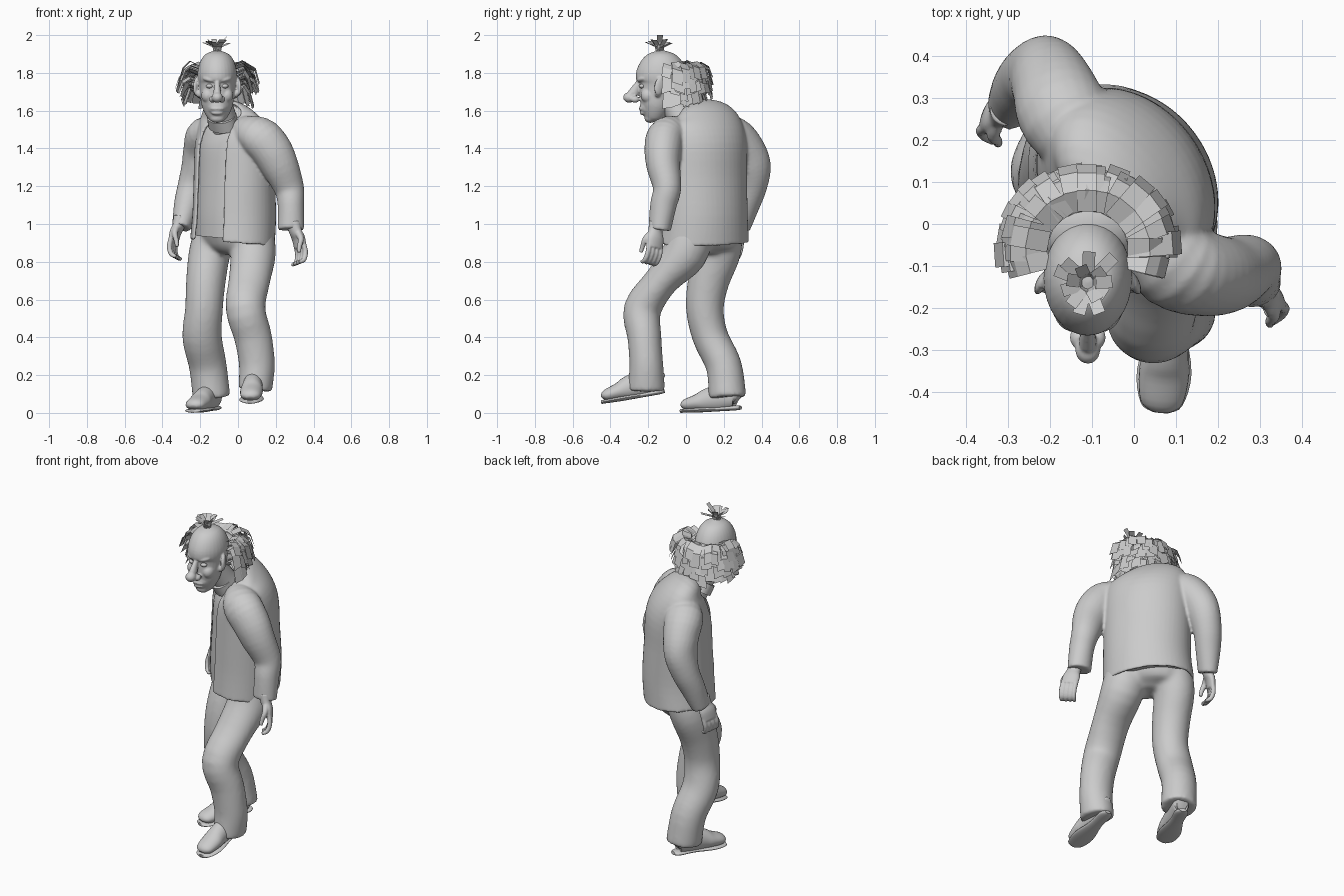
import bpy, bmesh, random
from math import sin, cos, radians, pi
from mathutils import Vector, Matrix, Euler

if "Cube" in bpy.data.objects:
    bpy.data.objects.remove(bpy.data.objects["Cube"], do_unlink=True)

random.seed(4)
CM = 0.01          # part tables are written in hundredths
BODY_YAW = -56     # the torso is twisted away from the head
FACE_X = -11       # centre line of the head

clay = bpy.data.materials.new("plain grey")
clay.use_nodes = True
GREY = (0.6, 0.6, 0.6, 1)
clay.diffuse_color = GREY
clay.node_tree.nodes["Principled BSDF"].inputs["Base Color"].default_value = GREY


def select(objects):
    bpy.ops.object.select_all(action="DESELECT")
    for obj in objects:
        obj.select_set(True)
    bpy.context.view_layer.objects.active = objects[0]


def finish(name, bm, smooth=True):
    """Turn a bmesh into a shaded, coloured object."""
    if smooth:
        bmesh.ops.recalc_face_normals(bm, faces=bm.faces)
    mesh = bpy.data.meshes.new(name)
    bm.to_mesh(mesh)
    bm.free()
    mesh.materials.append(clay)
    obj = bpy.data.objects.new(name, mesh)
    bpy.context.collection.objects.link(obj)
    if smooth:
        select([obj])
        bpy.ops.object.shade_smooth_by_angle(angle=radians(45))
    return obj


def merge(name, objects, voxel, rounds):
    """Melt overlapping parts into one continuous skin."""
    select(objects)
    bpy.ops.object.join()
    objects[0].name = name
    skin = objects[0].modifiers.new("melt", "REMESH")
    skin.mode = "VOXEL"
    skin.voxel_size = voxel
    skin.use_smooth_shade = True
    soften = objects[0].modifiers.new("soften", "SMOOTH")
    soften.iterations = rounds


def spline(rows, steps):
    """Smooth curve through every row of a section table."""
    padded = [rows[0]] + list(rows) + [rows[-1]]
    result = []
    for p, q, r, s in zip(padded, padded[1:], padded[2:], padded[3:]):
        for k in range(steps):
            t = k / steps
            result.append([b + 0.5 * t * (c - a + t * (2*a - 5*b + 4*c - d + t * (3*(b - c) + d - a)))
                           for a, b, c, d in zip(p, q, r, s)])
    return result + [list(rows[-1])]


def loft(name, rows, yaw=0, matrix=None, sides=24, steps=4, start=0, sweep=360):
    """Skin elliptical sections (x, y, z, half width, half depth) along their path."""
    rows = spline(rows, steps)
    centres = [Vector(row[:3]) * CM for row in rows]
    across = Vector((cos(radians(yaw)), sin(radians(yaw)), 0))
    whole = sweep == 360
    count = sides if whole else sides + 1
    bm = bmesh.new()
    rings = []
    for i, row in enumerate(rows):
        tangent = (centres[min(i + 1, len(rows) - 1)] - centres[max(i - 1, 0)]).normalized()
        u = (across - tangent * across.dot(tangent)).normalized()
        v = tangent.cross(u)
        ring = []
        for j in range(count):
            a = radians(start + sweep * j / sides)
            ring.append(bm.verts.new(centres[i] + u * row[3] * CM * cos(a) + v * row[4] * CM * sin(a)))
        rings.append(ring)
    for low, high in zip(rings, rings[1:]):
        for j in range(sides):
            k = (j + 1) % count
            bm.faces.new((low[j], low[k], high[k], high[j]))
    if whole:
        bm.faces.new(rings[0])
        bm.faces.new(rings[-1])
    if matrix:
        bm.transform(matrix)
    return finish(name, bm)


def placed(place, turn):
    rotation = Euler([radians(a) for a in turn]).to_matrix().to_4x4()
    return Matrix.Translation(Vector(place) * CM) @ rotation


def ball(name, place, radii, turn=(0, 0, 0)):
    bm = bmesh.new()
    bmesh.ops.create_uvsphere(bm, u_segments=20, v_segments=12, radius=CM)
    bm.transform(placed(place, turn) @ Matrix.Diagonal((*radii, 1)))
    return finish(name, bm)


# Torso: shirt inside a jacket that hangs open at the front
torso = [(-3, 9, 90, 25, 20), (-2, 9, 105, 24, 20), (-2, 9, 125, 24, 19),
         (-2, 9, 142, 24, 18), (-3, 8, 152, 23, 14), (-4, 6, 157, 18, 9), (-6, 2, 160, 9, 5)]
shirt = [(x, y, z, a - 1, b - 1) for x, y, z, a, b in torso]
shirt[0] = (-3, 9, 92, 22, 18)
loft("shirt", shirt, BODY_YAW, sides=40)
jacket = loft("jacket", torso, BODY_YAW, sides=44, start=-54, sweep=306)
shell = jacket.modifiers.new("cloth thickness", "SOLIDIFY")
shell.thickness = 1.6 * CM
shell.offset = 0
select([jacket])
bpy.ops.object.modifier_apply(modifier=shell.name)
loft("neck", [(-5, 3, 148, 8, 8), (-8, -3, 157, 7, 7), (-11, -9, 168, 7, 7)])
loft("shirt_collar", [(-8, -1, 152, 9, 7), (-9, -4, 157, 8, 7)], BODY_YAW)

# Sleeves, from inside the shoulder to the cuff, melted into the jacket
left_sleeve = loft("left_sleeve", [(2, -2, 149, 8, 8), (10, -10, 147, 11, 10), (17, -12, 140, 11, 10),
                                   (22, -12, 131, 10, 9), (27, -10, 119, 8, 7.5), (28, -12, 110, 7, 7),
                                   (28, -14, 97, 7, 6)])
right_sleeve = loft("right_sleeve", [(-8, 15, 149, 8, 8), (-16, 25, 147, 11, 10), (-19, 32, 139, 10, 10),
                                     (-21, 35, 130, 9, 10), (-24, 35, 120, 8, 8), (-27, 32, 110, 7, 7),
                                     (-30, 28, 98, 5, 6)])
merge("jacket", [jacket, left_sleeve, right_sleeve], 0.008, 6)

# Trousers in one piece
seat = loft("trouser_seat", [(-3, 8, 84, 9, 6), (-3, 8, 88, 18, 12), (-3, 9, 95, 21, 16), (-3, 9, 102, 20, 16)],
            BODY_YAW)
left_leg = loft("left_leg", [(7, 2, 95, 12, 12), (8, -1, 84, 12, 12), (6, -13, 70, 11, 9), (4, -23, 55, 10.5, 10),
                             (8, -22, 40, 10, 9), (10, -21, 25, 9.5, 9), (9, -21, 12, 9, 10)])
right_leg = loft("right_leg", [(-12, 18, 95, 11, 12), (-15, 17, 85, 11, 12), (-17, 12, 70, 10.5, 11),
                               (-18, 10, 55, 10, 10), (-19, 13, 40, 10.5, 9.5), (-16, 20, 25, 10, 9.5),
                               (-14, 22, 8, 10, 10)])
merge("trousers", [seat, left_leg, right_leg], 0.012, 8)

# Shoes: rounded upper on a thin sole
upper = [(0, -18, 3, 2, 1), (0, -16, 4, 5, 3), (0, -9, 5, 6, 4.5), (0, -4, 6, 5.5, 6),
         (0, 4, 7, 5, 7), (0, 12, 7, 4.5, 6), (0, 14, 6, 3, 4)]
sole = [(0, -19, 1, 2, 1), (0, -17, 1, 5, 1), (0, -9, 1, 6.5, 1.3), (0, 3, 1, 4, 1.3), (0, 12, 1, 4, 1.3), (0, 15, 1, 2, 1)]
for side, place, turn in (("left", (8, -26, 8), (10, 0, -5)), ("right", (-17, 15, 1), (3, 0, -22))):
    loft(side + "_shoe", upper, matrix=placed(place, turn))
    loft(side + "_shoe_sole", sole, matrix=placed(place, turn))

# Hands: palm, four curled fingers and a thumb
for side, s, place, turn in (("left", 1, (30, -16, 98), (-12, -6, 35)), ("right", -1, (-31, 27, 101), (-12, 8, -25))):
    pose = placed(place, turn)
    parts = [loft(side + "_palm", [(0, 0, 3, 4, 4), (0, 0, -2, 3, 4), (s, 0, -6, 2.5, 5), (s, 0, -11, 2, 5)], matrix=pose)]
    for n in range(4):
        y = (n - 1.5) * 2.5
        parts.append(loft("finger", [(s, y, -9, 1.3, 1.3), (s, y, -14, 1.4, 1.4), (-s, y, -18, 1.3, 1.3),
                                     (-4 * s, y, -19, 1, 1)], matrix=pose, sides=10))
    parts.append(loft("thumb", [(0, -2, -3, 2, 2), (-s, -5, -7, 1.6, 1.6), (-3 * s, -5, -11, 1.3, 1.3),
                                (-4 * s, -5, -14, 1, 1)], matrix=pose, sides=10))
    merge(side + "_hand", parts, 0.005, 2)

# Head, chin to crown, with the features melted into it
head = [loft("head", [(FACE_X, -17, 154, 2, 3), (FACE_X, -17, 156, 5, 5), (FACE_X, -16, 162, 8, 8),
                      (FACE_X, -15, 168, 9, 10), (FACE_X, -13, 174, 10, 13), (FACE_X, -13, 180, 10.5, 13.5),
                      (FACE_X, -13, 186, 9, 11), (FACE_X, -13, 190, 6, 7), (FACE_X, -13, 192, 1, 1)], sides=32),
        loft("nose_bridge", [(FACE_X, -24, 177, 1, 1), (FACE_X, -26, 173, 1.6, 2), (FACE_X, -28, 169, 2.2, 3)], sides=14),
        ball("nose_tip", (FACE_X, -30, 167), (3, 3.3, 2.8)),
        ball("muzzle", (FACE_X, -20, 162), (5.5, 4.5, 5)),
        ball("upper_lip", (FACE_X, -23, 161), (3.8, 2, 1.1)),
        ball("lower_lip", (FACE_X, -22.5, 158.8), (3.2, 2, 1.2)),
        ball("chin", (FACE_X, -19, 156), (4, 3, 2.5))]
for s in (-1, 1):
    head += [ball("nostril", (FACE_X + 2.5 * s, -27, 166), (1.8, 2.5, 1.8)),
             ball("brow", (FACE_X + 4 * s, -23, 176.5), (4, 2.6, 1.5), (0, -12 * s, 25 * s)),
             ball("cheek", (FACE_X + 5 * s, -20, 168), (3.5, 4, 4)),
             ball("ear", (FACE_X + 11 * s, -14, 173), (1.3, 3, 5), (-12, 0, 25 * s)),
             ball("ear_lobe", (FACE_X + 10 * s, -15, 169), (1.2, 1.6, 2))]
merge("head", head, 0.005, 5)
for side, s in (("left", 1), ("right", -1)):
    ball(side + "_eye", (FACE_X + 4 * s, -23.2, 173), (1.9, 1.7, 1.2))


def strand(bm, points, sideways, width):
    """One flat lock of hair through the points."""
    edge = [[bm.verts.new((Vector(p) + sideways * width * f) * CM) for f in (-0.5, 0.5)] for p in points]
    for low, high in zip(edge, edge[1:]):
        bm.faces.new((low[0], low[1], high[1], high[0]))


# Ring of hair around the back and sides, in overlapping layers
ball("hair_base", (FACE_X, 0, 173), (14, 11, 9))
hair = bmesh.new()
LOCKS = 22
for layer in range(4):
    for i in range(LOCKS):
        angle = radians(-12 + 204 * i / (LOCKS - 1)) + random.uniform(-0.08, 0.08)
        out = Vector((cos(angle) * 1.05, sin(angle), 0))
        side = Vector((-sin(angle), cos(angle), random.uniform(-0.4, 0.4)))
        root = Vector((FACE_X, -6, 183 - 4 * layer + random.uniform(-1, 1)))
        reach = random.uniform(18, 21.5) - 1.2 * max(layer - 1, 0)
        drop = Vector((0, 0, random.uniform(5, 9)))
        strand(hair, [root + out * 9, root + out * 14 + drop * 0.3, root + out * (reach - 2) - drop * 0.1,
                      root + out * reach - drop], side, random.uniform(4, 6))
finish("hair_ring", hair, smooth=False)

# Small tuft standing on the crown
tuft = bmesh.new()
for i in range(14):
    angle = 2 * pi * i / 14 + random.uniform(-0.2, 0.2)
    out = Vector((cos(angle), sin(angle), 0))
    side = Vector((-sin(angle), cos(angle), 0))
    base = Vector((FACE_X, -14, 190))
    spread = random.uniform(4, 9)
    rise = Vector((0, 0, 9.8 - spread * 0.45 if i else 10))
    strand(tuft, [base + out, base + out * 2 + rise * 0.6, base + out * spread + rise], side, 3)
finish("crown_tuft", tuft, smooth=False)
